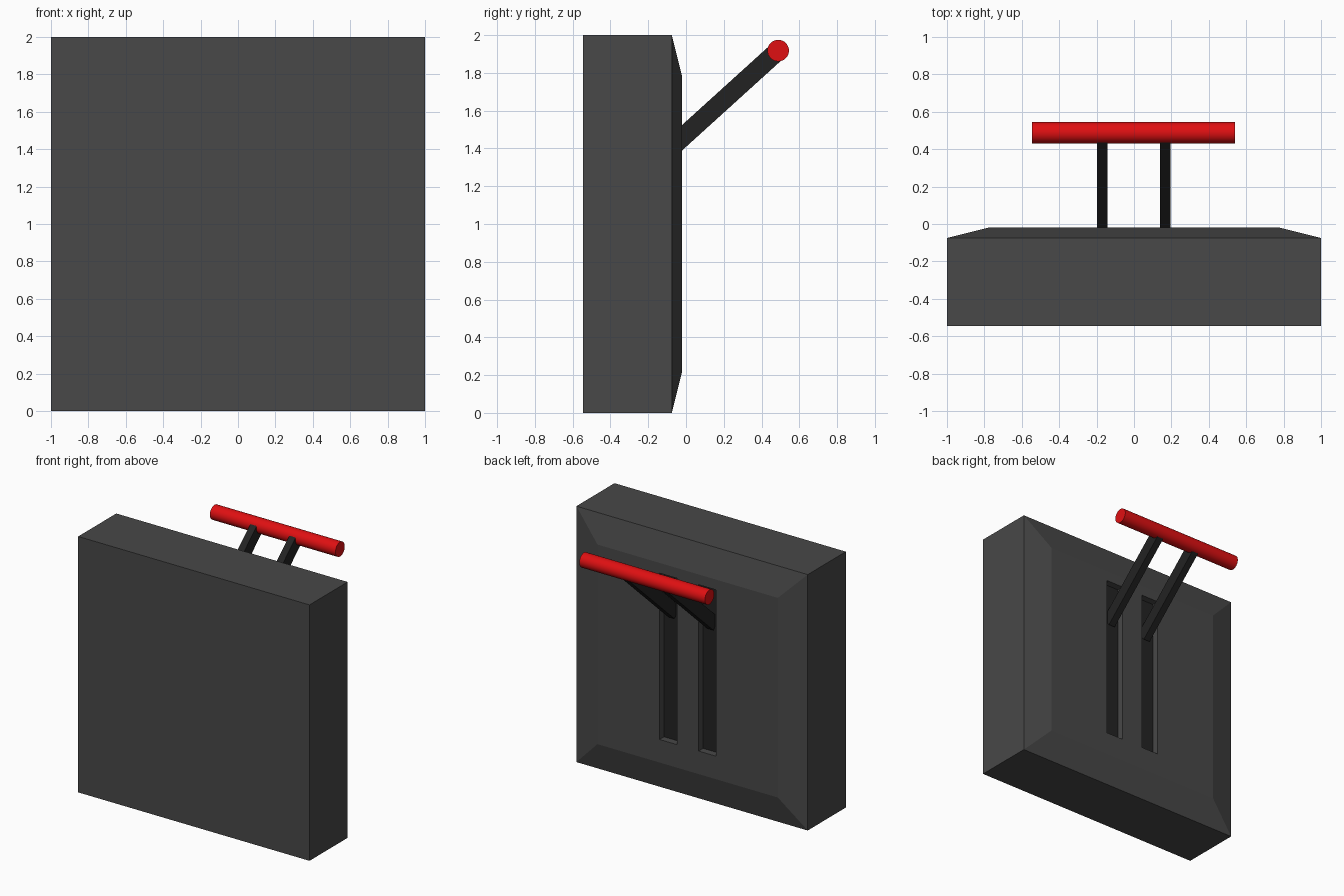
import bpy, bmesh, math
from mathutils import Matrix, Vector

if "Cube" in bpy.data.objects:
    bpy.data.objects.remove(bpy.data.objects["Cube"])


def material(name, rgb):
    m = bpy.data.materials.new(name)
    m.diffuse_color = (*rgb, 1)
    m.use_nodes = True
    m.node_tree.nodes["Principled BSDF"].inputs["Base Color"].default_value = m.diffuse_color
    return m


GREY = material("dark grey", (0.065, 0.065, 0.065))
BLACK = material("soft black", (0.0165, 0.0165, 0.0165))
RED = material("red", (0.74, 0.005, 0.006))


def finish(name, bm, mat):
    bmesh.ops.recalc_face_normals(bm, faces=bm.faces[:])
    me = bpy.data.meshes.new(name)
    bm.to_mesh(me)
    bm.free()
    me.materials.append(mat)
    ob = bpy.data.objects.new(name, me)
    bpy.context.collection.objects.link(ob)
    return ob


def box(name, lo, hi, mat, rot=Matrix()):
    lo, hi = Vector(lo), Vector(hi)
    bm = bmesh.new()
    bmesh.ops.create_cube(bm, size=1)
    place = Matrix.Translation((lo + hi) / 2) @ rot @ Matrix.Diagonal((*(hi - lo), 1))
    bmesh.ops.transform(bm, matrix=place, verts=bm.verts)
    return finish(name, bm, mat)


# Housing: square rings lofted along y, the last one inset for the bevelled back
bm = bmesh.new()
rings = []
for y, h in ((-0.545, 1.0), (-0.075, 1.0), (-0.02, 0.78)):
    rings.append([bm.verts.new((sx * h, y, 1 + sz * h))
                  for sx, sz in ((-1, -1), (1, -1), (1, 1), (-1, 1))])
for a, b in zip(rings, rings[1:]):
    for i in range(4):
        j = (i + 1) % 4
        bm.faces.new((a[i], a[j], b[j], b[i]))
bm.faces.new(rings[0])
bm.faces.new(rings[-1])
housing = finish("housing", bm, GREY)

START = Vector((-0.09, 1.394))   # arm centre line (y, z), inside the slot
END = Vector((0.488, 1.918))     # handle centre (y, z)

for side, cx in (("left", -0.17), ("right", 0.167)):
    # Slot cut into the back
    cutter = box("slot_cutter", (cx - 0.075, -0.079, 0.4), (cx + 0.075, 0.1, 1.7), GREY)
    cutter.hide_render = True
    mod = housing.modifiers.new("slot", 'BOOLEAN')
    mod.operation = 'DIFFERENCE'
    mod.solver = 'EXACT'
    mod.object = cutter
    bpy.context.view_layer.objects.active = housing
    bpy.ops.object.modifier_apply(modifier=mod.name)
    bpy.data.objects.remove(cutter)

    # Dark slot floor
    box(side + "_slot_floor", (cx - 0.075, -0.082, 0.4), (cx + 0.075, -0.075, 1.7), BLACK)

    # Slanted arm
    d = END - START
    mid = (START + END) / 2
    half = Vector((0.0275, d.length / 2, 0.05))
    centre = Vector((cx, mid.x, mid.y))
    box(side + "_arm", centre - half, centre + half, BLACK,
        Matrix.Rotation(math.atan2(d.y, d.x), 4, 'X'))

# Round red handle
bm = bmesh.new()
bmesh.ops.create_cone(bm, cap_ends=True, segments=32, radius1=0.057, radius2=0.057, depth=1.086)
bmesh.ops.transform(bm, verts=bm.verts, matrix=Matrix.Translation((-0.002, END.x, END.y))
                    @ Matrix.Rotation(math.pi / 2, 4, 'Y'))
handle = finish("handle", bm, RED)
bpy.context.view_layer.objects.active = handle
handle.select_set(True)
bpy.ops.object.shade_smooth_by_angle(angle=math.radians(30))
